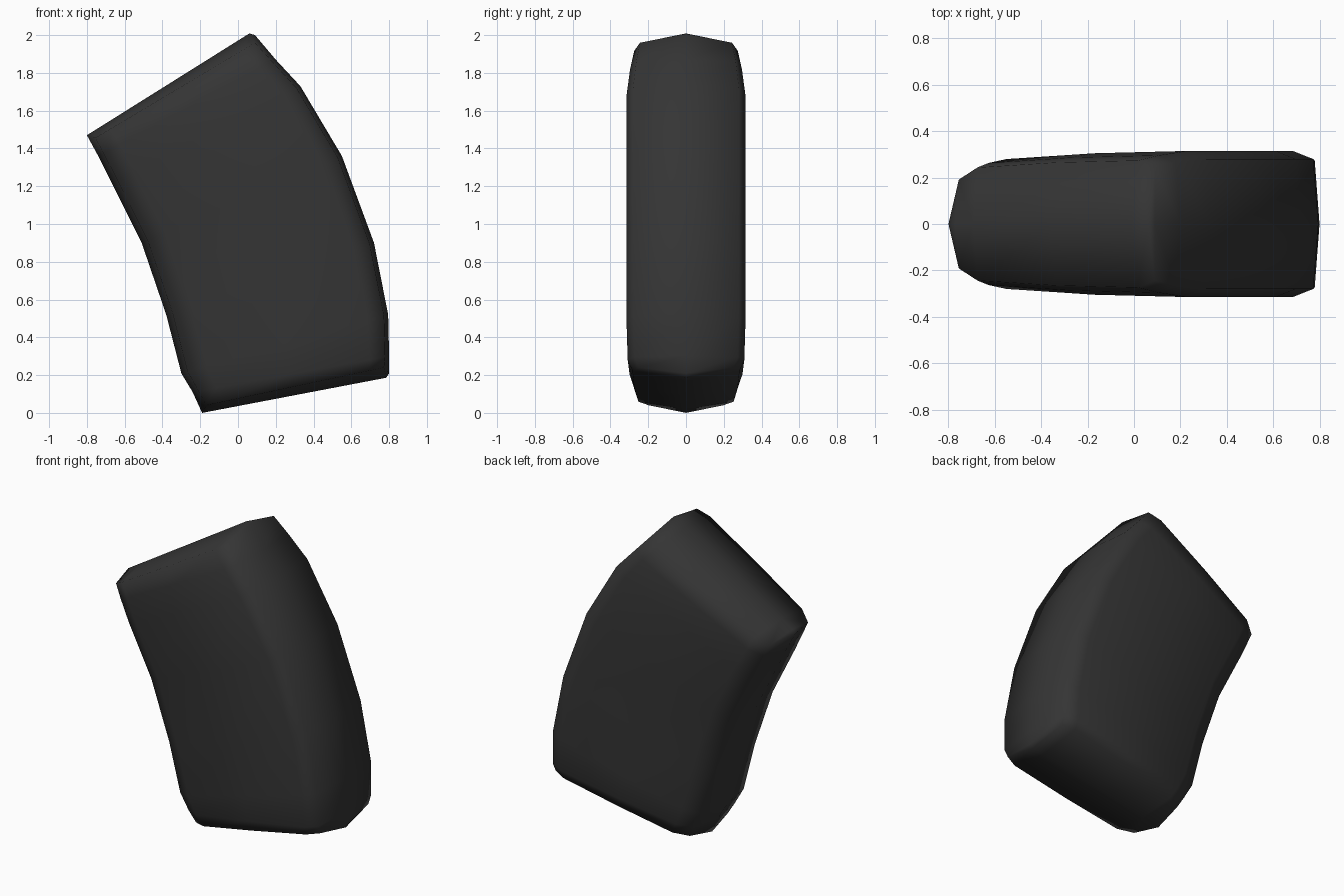
import bpy
import bmesh
from mathutils import Vector

cube = bpy.data.objects.get("Cube")
if cube:
    bpy.data.objects.remove(cube, do_unlink=True)

# Dark grey material
dark = bpy.data.materials.new("charcoal")
dark.use_nodes = True
colour = (0.035, 0.035, 0.035, 1)
dark.diffuse_color = colour
dark.node_tree.nodes["Principled BSDF"].inputs["Base Color"].default_value = colour

# Stations down the bend: inner edge x, z, outer edge x, z, thickness factor
stations = [
    (-0.80, 1.47, 0.09, 2.00, 0.87),
    (-0.74, 1.36, 0.20, 1.87, 0.94),
    (-0.67, 1.22, 0.33, 1.73, 1.00),
    (-0.51, 0.90, 0.55, 1.36, 1.00),
    (-0.38, 0.52, 0.72, 0.90, 1.00),
    (-0.30, 0.21, 0.795, 0.52, 1.00),
    (-0.24, 0.11, 0.80, 0.30, 0.98),
    (-0.19, 0.00, 0.80, 0.21, 0.90),
]
# Half section: fraction across the slab and half thickness there
half = [(0, 0), (0.03, 0.22), (0.12, 0.28), (0.5, 0.305),
        (0.9, 0.315), (0.98, 0.28), (1, 0)]
section = half + [(u, -y) for u, y in half[-2:0:-1]]
count, last = len(section), len(half) - 1

bm = bmesh.new()
rings = []
for i, (lx, lz, rx, rz, thick) in enumerate(stations):
    inner, outer = Vector((lx, 0, lz)), Vector((rx, 0, rz))
    # Pull the rims of both ends inwards so the ends are softly crowned
    across = (outer - inner).normalized()
    along = Vector((-across.z, 0, across.x))
    inset = {0: -0.035, len(stations) - 1: 0.035}.get(i, 0)
    ring = []
    for u, y in section:
        p = inner.lerp(outer, u) + (along * inset if y else Vector())
        p.y = y * thick
        ring.append(bm.verts.new(p))
    rings.append(ring)

# Skin between neighbouring rings
for a, b in zip(rings, rings[1:]):
    for k in range(count):
        n = (k + 1) % count
        bm.faces.new((a[k], a[n], b[n], b[k]))

# Crowned ends, each with a ridge along the middle
for ring, bulge in ((rings[0], Vector((-0.012, 0, 0.02))),
                    (rings[-1], Vector((0.005, 0, -0.02)))):
    ridge = [ring[0]]
    for u, y in half[1:-1]:
        ridge.append(bm.verts.new(ring[0].co.lerp(ring[last].co, u) + bulge * u))
    ridge.append(ring[last])
    for side in (1, -1):
        rim = [ring[side * k] for k in range(last + 1)]
        for k in range(last):
            corners = (rim[k], rim[k + 1], ridge[k + 1], ridge[k])
            bm.faces.new(list(dict.fromkeys(corners)))

bmesh.ops.recalc_face_normals(bm, faces=bm.faces)
mesh = bpy.data.meshes.new("curved_block")
bm.to_mesh(mesh)
bm.free()
mesh.materials.append(dark)
block = bpy.data.objects.new("curved_block", mesh)
bpy.context.collection.objects.link(block)
for poly in mesh.polygons:
    poly.use_smooth = True
